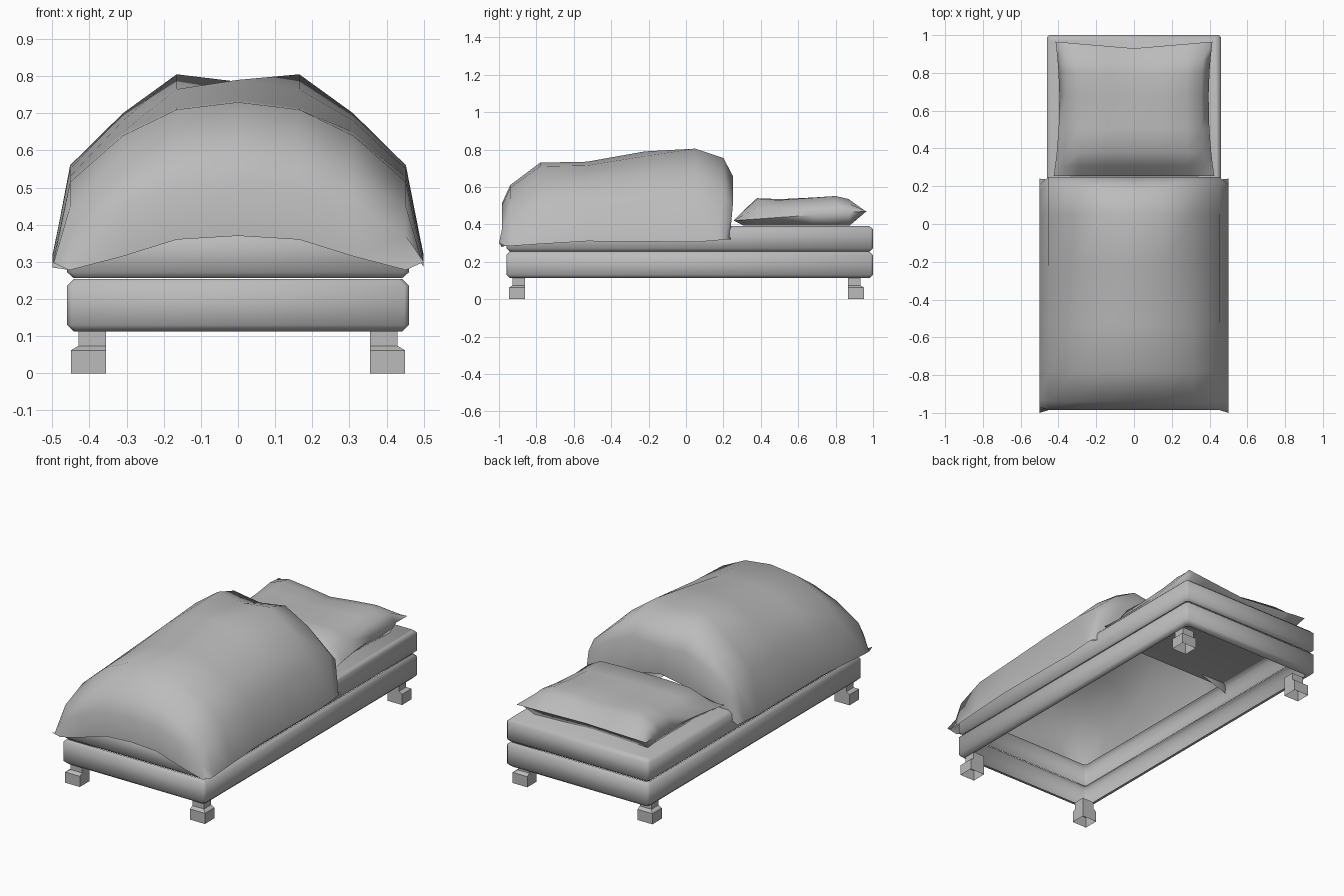
import bpy, bmesh, math

if "Cube" in bpy.data.objects:
    bpy.data.objects.remove(bpy.data.objects["Cube"])

grey = bpy.data.materials.new("soft_grey")
grey.diffuse_color = (0.5, 0.5, 0.5, 1)
grey.use_nodes = True
grey.node_tree.nodes["Principled BSDF"].inputs["Base Color"].default_value = grey.diffuse_color


def make(name, bm, angle=None):
    """Turn a bmesh into a smooth shaded object."""
    me = bpy.data.meshes.new(name)
    bm.to_mesh(me)
    bm.free()
    me.materials.append(grey)
    ob = bpy.data.objects.new(name, me)
    bpy.context.collection.objects.link(ob)
    bpy.ops.object.select_all(action='DESELECT')
    ob.select_set(True)
    bpy.context.view_layer.objects.active = ob
    if angle:
        bpy.ops.object.shade_smooth_by_angle(angle=math.radians(angle))
    else:
        bpy.ops.object.shade_smooth()
    return ob


def loft(bm, rows, closed=False):
    """Skin rows of points into quads."""
    vs = [[bm.verts.new(p) for p in row] for row in rows]
    n = len(vs[0])
    for a, b in zip(vs, vs[1:]):
        for i in range(n if closed else n - 1):
            j = (i + 1) % n
            bm.faces.new((a[i], a[j], b[j], b[i]))
    return vs


def chamfered_ring(inset, z, c=0.012):
    """Rectangle with small corner chamfers, the size of the bed."""
    x, y0, y1 = 0.46 - inset, -0.96 + inset, 1.0 - inset
    return [(-x + c, y0, z), (x - c, y0, z), (x, y0 + c, z), (x, y1 - c, z),
            (x - c, y1, z), (-x + c, y1, z), (-x, y1 - c, z), (-x, y0 + c, z)]


# Bed frame: open box side with a narrow rim below
bm = bmesh.new()
loft(bm, [chamfered_ring(i, z) for i, z in
          ((0.035, 0.112), (0.018, 0.112), (0, 0.13), (0, 0.236), (0.018, 0.254))], True)
make("bed_frame", bm)

# Mattress: side skin, with its top only at the uncovered head end
bm = bmesh.new()
rings = loft(bm, [chamfered_ring(i, z) for i, z in
                  ((0.018, 0.256), (0, 0.272), (0, 0.373), (0.018, 0.39))], True)
top = rings[-1]
front = [bm.verts.new((s * 0.442, 0.2, 0.39)) for s in (-1, 1)]
bm.faces.new((front[0], front[1], top[3], top[4], top[5], top[6]))
make("mattress", bm)

# Legs: square posts flaring outward at the foot, open at both ends
for sx, side in ((-1, "left"), (1, "right")):
    for sy, end in ((-1, "front"), (1, "back")):
        rows = []
        for out, z in ((0.095, 0), (0.095, 0.062), (0.075, 0.074), (0.075, 0.115)):
            x0, x1 = sx * 0.355, sx * (0.355 + out)
            y0 = 0.865 if sy > 0 else -0.86
            y1 = y0 + sy * (out - 0.008)
            rows.append([(x0, y0, z), (x1, y0, z), (x1, y1, z), (x0, y1, z)])
        bm = bmesh.new()
        loft(bm, rows, True)
        bmesh.ops.recalc_face_normals(bm, faces=bm.faces)
        make(f"{end}_{side}_leg", bm, 40)

# Blanket: draped sheet; each row is y, corner y, then heights from centre to hem
cols = (0, 0.165, 0.31, 0.452, 0.5)
drape = (
    (-0.985, -1.0, (0.37, 0.36, 0.315, 0.278, 0.30)),
    (-0.985, -0.97, (0.51, 0.50, 0.45, 0.37, 0.285)),
    (-0.94, -0.93, (0.61, 0.595, 0.54, 0.45, 0.285)),
    (-0.78, -0.78, (0.73, 0.71, 0.64, 0.515, 0.295)),
    (-0.53, -0.53, (0.735, 0.715, 0.65, 0.53, 0.31)),
    (-0.22, -0.22, (0.79, 0.765, 0.68, 0.55, 0.308)),
    (0.05, 0.05, (0.785, 0.805, 0.70, 0.56, 0.305)),
    (0.20, 0.17, (0.73, 0.755, 0.675, 0.55, 0.315)),
    (0.25, 0.21, (0.64, 0.66, 0.60, 0.50, 0.318)),
    (0.235, 0.24, (0.48, 0.45, 0.38, 0.335, 0.318)),
)
rows = []
for y, yc, hs in drape:
    half = [(x, yc if i == 4 else y, h) for i, (x, h) in enumerate(zip(cols, hs))]
    rows.append([(-x, yy, h) for x, yy, h in reversed(half[1:])] + half)
bm = bmesh.new()
loft(bm, rows)
make("blanket", bm)

# Pillow: two skins joined at a seam, puffed toward the corners and dented mid back
us = (-1, -0.9, -0.7, -0.35, 0, 0.35, 0.7, 0.9, 1)
puff = {1: 0, 0.9: 0.55, 0.7: 0.95, 0.35: 1, 0: 1}
profile = ((-1, 0.42), (-0.85, 0.475), (-0.65, 0.54), (-0.3, 0.535),
           (0.2, 0.55), (0.55, 0.57), (0.75, 0.55), (1, 0.47))
upper, lower = [], []
for v, h in profile:
    seam = 0.42 + 0.025 * (v + 1)
    up, low = [], []
    for u in us:
        x = u * (0.425 - 0.025 * (1 - v * v) - 0.01 * (v + 1) / 2)
        y = 0.61 + 0.355 * v - 0.035 * (1 - abs(u)) * max(v, 0)
        f = puff[abs(u)]
        dent = 0.05 * (1 - abs(u)) * max(0, 1 - abs(v - 0.6) / 0.5)
        up.append((x, y, seam + (h - seam) * f - dent * f))
        edge = f == 0 or abs(v) == 1
        low.append((x, y, up[-1][2] if edge else 0.393))
    upper.append(up)
    lower.append(low[::-1])
bm = bmesh.new()
loft(bm, upper)
loft(bm, lower)
bmesh.ops.remove_doubles(bm, verts=bm.verts, dist=0.0005)
bmesh.ops.recalc_face_normals(bm, faces=bm.faces)
make("pillow", bm, 70)
